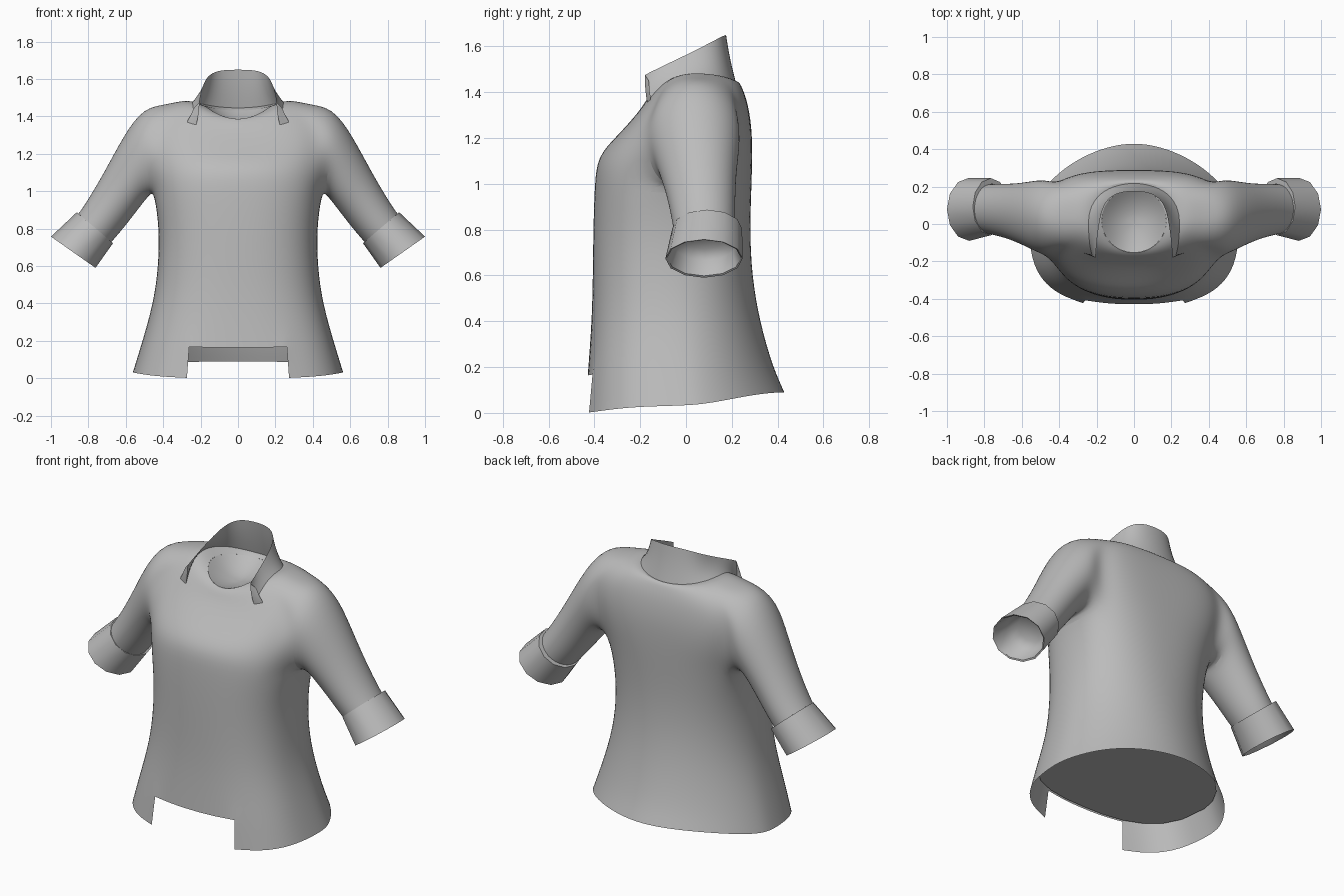
import bpy, bmesh, math
from mathutils import Vector

if "Cube" in bpy.data.objects:
    bpy.data.objects.remove(bpy.data.objects["Cube"])

grey = bpy.data.materials.new("grey_cloth")
grey.diffuse_color = (0.5, 0.5, 0.5, 1)
grey.use_nodes = True
grey.node_tree.nodes["Principled BSDF"].inputs["Base Color"].default_value = grey.diffuse_color


def finish(name, bm, levels, angle=60):
    """Turn a right-hand half into a mirrored, smooth object."""
    bmesh.ops.recalc_face_normals(bm, faces=bm.faces)
    me = bpy.data.meshes.new(name)
    bm.to_mesh(me)
    bm.free()
    me.materials.append(grey)
    ob = bpy.data.objects.new(name, me)
    bpy.context.collection.objects.link(ob)
    mirror = ob.modifiers.new("mirror", 'MIRROR')
    mirror.merge_threshold = 0.002
    if levels:
        sub = ob.modifiers.new("smooth", 'SUBSURF')
        sub.levels = sub.render_levels = levels
    bpy.context.view_layer.objects.active = ob
    ob.select_set(True)
    bpy.ops.object.shade_smooth_by_angle(angle=math.radians(angle))
    ob.select_set(False)
    return ob


def tube_ring(bm, top, bottom, y0, y1, n, grow=1.0):
    """Oval ring across a sleeve, given its top and bottom (x, z) points."""
    mid = Vector(((top[0] + bottom[0]) / 2, (y0 + y1) / 2, (top[1] + bottom[1]) / 2))
    up = (Vector((top[0], mid.y, top[1])) - mid) * grow
    side = Vector((0, (y1 - y0) / 2 * grow, 0))
    angles = [math.tau * k / n for k in range(n)]
    return [bm.verts.new(mid + up * math.cos(a) + side * math.sin(a)) for a in angles]


def bridge(bm, a, b):
    n = len(a)
    for k in range(n):
        bm.faces.new((a[k], a[(k + 1) % n], b[(k + 1) % n], b[k]))


def half_ring(w, yf, yb, zf, zs, zb, nf, nb, power=2):
    """Half of a squared oval, from front centre round the side to back centre."""
    points = []
    mid = (yf + yb) / 2
    for j in range(13):
        t = math.radians(-90 + 15 * j)
        c = 0.0 if j in (0, 12) else math.cos(t)
        n = nf if j < 6 else nb
        depth = (yb - yf) / 2 * (1 - c ** n) ** (1 / n) if j != 6 else 0
        blend = c ** power
        points.append(Vector((w * c, mid + math.copysign(depth, t),
                              zs * blend + (zf if j < 6 else zb) * (1 - blend))))
    return points


# Body rings: half width, front y, back y, front z, side z, back z, front and back squareness
RINGS = [
    (.568, -.447, .437, 0, .032, .09, 2.8, 1.75, 4),
    (.522, -.430, .385, .163, .18, .2, 2.8, 1.85),
    (.457, -.412, .325, .4, .4, .4, 2.6, 2.0),
    (.430, -.408, .290, .6, .6, .6, 2.5, 2.2),
    (.425, -.406, .280, .8, .8, .8, 2.5, 2.5),
    (.453, -.400, .287, 1.0, .995, 1.0, 2.5, 2.8),
    (.465, -.388, .290, 1.12, 1.1, 1.13, 2.4, 3.4),
    (.490, -.310, .287, 1.20, 1.25, 1.25, 2.3, 3.6),
    (.470, -.235, .268, 1.28, 1.38, 1.36, 2.2, 3.6),
    (.380, -.195, .245, 1.33, 1.465, 1.42, 2.1, 3.0),
    (.270, -.175, .228, 1.365, 1.495, 1.455, 2, 2.2),
    (.175, -.155, .190, 1.385, 1.455, 1.43, 2, 2),
]

# Shirt body: half cage with a front hem notch and an armhole
bm = bmesh.new()
crease = bm.verts.layers.float.new("crease_vert")
grid = [[bm.verts.new(p) for p in half_ring(*spec)] for spec in RINGS]
for i in range(len(RINGS) - 1):
    for j in range(12):
        notch = i == 0 and j < 2
        armhole = 5 <= i < 9 and 4 <= j < 8
        if not notch and not armhole:
            bm.faces.new((grid[i][j], grid[i][j + 1], grid[i + 1][j + 1], grid[i + 1][j]))
grid[0][2].co.x = .273
for corner in (grid[0][2], grid[1][2]):
    corner[crease] = 1.0

# Sleeve: rings continuing out of the armhole
loop = [grid[9][j] for j in (6, 7, 8)] + [grid[i][8] for i in (8, 7, 6)]
loop += [grid[5][j] for j in (8, 7, 6, 5, 4)] + [grid[i][4] for i in (6, 7, 8)]
loop += [grid[9][j] for j in (4, 5)]
for top, bottom, y0, y1 in [
    ((.505, 1.45), (.470, .985), -.165, .240),
    ((.610, 1.30), (.525, .915), -.125, .225),
    ((.710, 1.11), (.590, .83), -.085, .215),
    ((.815, .93), (.660, .745), -.060, .215),
    ((.890, .83), (.725, .675), -.045, .210),
]:
    ring = tube_ring(bm, top, bottom, y0, y1, 16, 1.02)
    bridge(bm, loop, ring)
    loop = ring
bmesh.ops.delete(bm, geom=[v for v in bm.verts if not v.link_faces], context='VERTS')
finish("shirt_body", bm, 2)

# Level floor closing the body at the top of the notch
bm = bmesh.new()
floor = half_ring(.512, -.421, .384, .169, .169, .169, 2.7, 1.85)
bm.faces.new([bm.verts.new(p) for p in floor])
finish("inner_floor", bm, 0)

# Shallow bowl closing the neck
bm = bmesh.new()
neck = half_ring(*RINGS[-1])
centre = Vector((0, .01, 1.36))
rows = []
for s in (1, .8, .55, .28):
    rows.append([bm.verts.new((p.x * s, centre.y + (p.y - centre.y) * s,
                               centre.z + (p.z - centre.z) * s * s)) for p in neck])
for a, b in zip(rows, rows[1:]):
    for j in range(12):
        bm.faces.new((a[j], a[j + 1], b[j + 1], b[j]))
pole = bm.verts.new(centre)
for j in range(12):
    bm.faces.new((rows[-1][j], rows[-1][j + 1], pole))
finish("neck_lining", bm, 1)

# Turned-back cuffs: lip, outer band, thin rim and closed lining
bm = bmesh.new()
last = None
for top, bottom, y0, y1 in [
    ((.835, .865), (.685, .735), -.04, .215),
    ((.862, .887), (.668, .722), -.06, .245),
    ((1.00, .757), (.762, .590), -.09, .247),
    ((.990, .755), (.768, .598), -.082, .240),
    ((.915, .815), (.725, .665), -.055, .222),
    ((.855, .815), (.730, .715), -.005, .170),
]:
    ring = tube_ring(bm, top, bottom, y0, y1, 12)
    if last:
        bridge(bm, last, ring)
    last = ring
bm.faces.new(last)
finish("cuffs", bm, 0, 50)

# Collar: band from back centre to a narrow folded front point
TOP = [(0, .18, 1.65), (.108, .165, 1.648), (.166, .105, 1.615), (.188, 0, 1.562),
       (.200, -.10, 1.515), (.206, -.180, 1.475), (.235, -.16, 1.45)]
BASE = [(0, .230, 1.42), (.12, .205, 1.44), (.205, .15, 1.465), (.255, .05, 1.475),
        (.27, -.06, 1.44), (.222, -.172, 1.35), (.282, -.150, 1.36)]
bm = bmesh.new()
edge = bm.edges.layers.float.new("crease_edge")
rows = []
for f, pull in ((0, 0), (.35, .02), (.7, .02), (1, 0)):
    row = []
    for a, b in zip(BASE, TOP):
        p = Vector(a).lerp(Vector(b), f)
        row.append(bm.verts.new((p.x * (1 - pull), p.y - pull * .2, p.z)))
    rows.append(row)
for low, high in zip(rows, rows[1:]):
    for k in range(len(TOP) - 1):
        bm.faces.new((low[k], low[k + 1], high[k + 1], high[k]))
    bm.edges.get((low[5], high[5]))[edge] = 0.9
finish("collar", bm, 2, 70)
